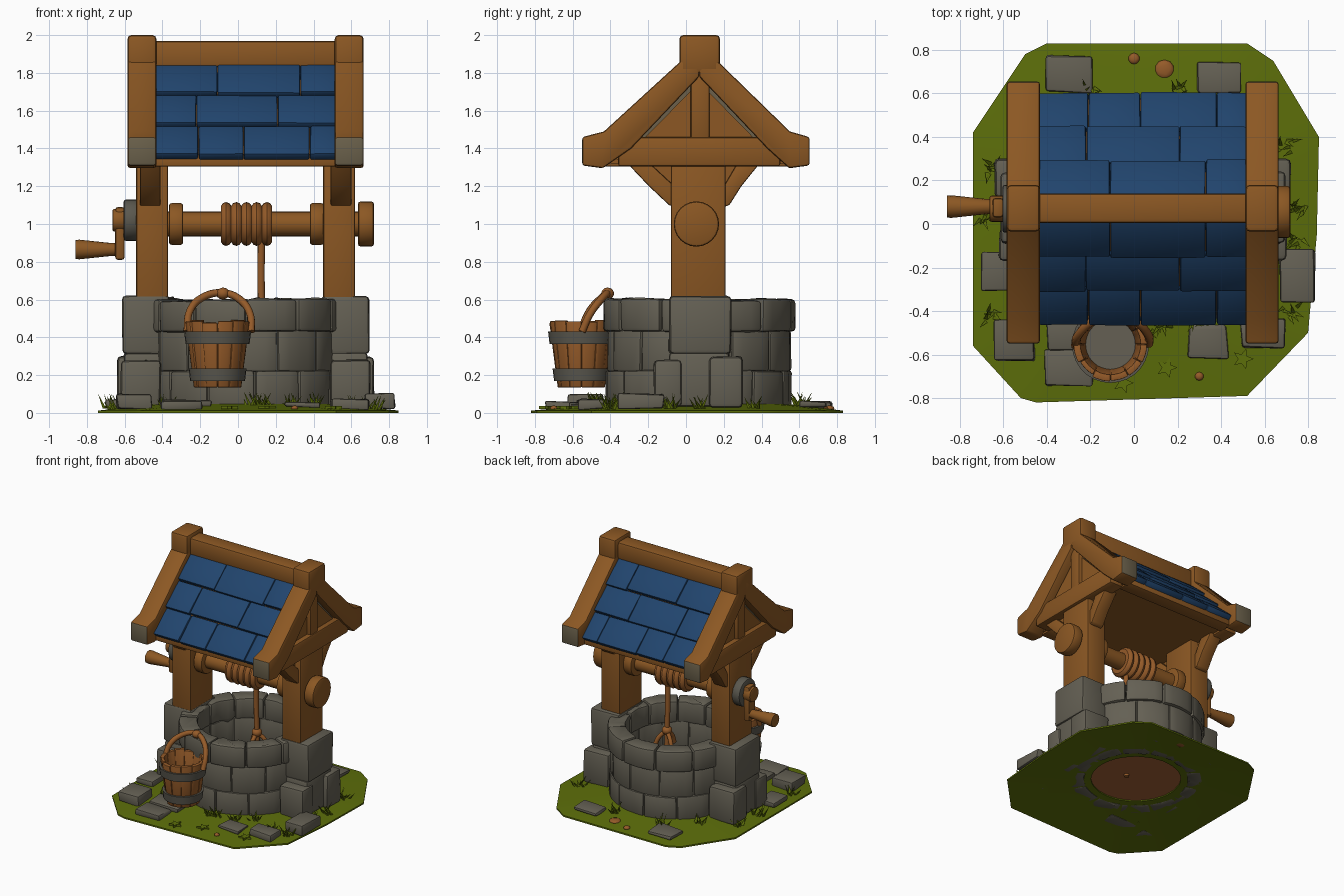
import bpy, bmesh, math, random
from mathutils import Vector

if "Cube" in bpy.data.objects:
    bpy.data.objects.remove(bpy.data.objects["Cube"])

random.seed(4)
CX, CY = 0.04, 0.07            # centre of the well


def material(name, rgb):
    m = bpy.data.materials.new(name)
    m.diffuse_color = (*rgb, 1)
    m.use_nodes = True
    m.node_tree.nodes["Principled BSDF"].inputs["Base Color"].default_value = m.diffuse_color
    return m


WOOD = material("wood", (0.262, 0.097, 0.017))
ROPE = material("rope_and_bucket_wood", (0.30, 0.104, 0.022))
STONE = material("stone", (0.128, 0.117, 0.088))
IRON = material("grey_iron", (0.103, 0.097, 0.077))
WORN = material("worn_grey_wood", (0.145, 0.118, 0.070))
BLUE = material("blue_tile", (0.015, 0.058, 0.152))
GRASS = material("grass", (0.108, 0.156, 0.003))
SOIL = material("soil", (0.36, 0.12, 0.035))


def finish(name, bm, mats, bevel=0, jit=0, rule=None, angle=35):
    """Optional wobble and bevel, then make the object."""
    mats = mats if isinstance(mats, list) else [mats]
    bmesh.ops.recalc_face_normals(bm, faces=bm.faces)
    sharp = [e for e in bm.edges if e.calc_face_angle(0) > 0.5]
    for v in bm.verts:
        v.co += Vector([random.uniform(-jit, jit) for _ in range(3)])
    if bevel:
        bmesh.ops.bevel(bm, geom=sharp, offset=bevel, segments=2, profile=0.5, affect='EDGES')
    bm.normal_update()
    if rule:
        for f in bm.faces:
            f.material_index = rule(f)
    me = bpy.data.meshes.new(name)
    bm.to_mesh(me)
    bm.free()
    for m in mats:
        me.materials.append(m)
    me.shade_smooth()
    me.set_sharp_from_angle(angle=math.radians(angle))
    ob = bpy.data.objects.new(name, me)
    bpy.context.collection.objects.link(ob)
    return ob


def add_prism(bm, pts, a, b, axis='x', taper=1, centre=(0, 0)):
    """Extrude a flat outline from a to b; taper shrinks the a end."""
    def place(p, t, k):
        u, w = (centre[i] + (p[i] - centre[i]) * k for i in (0, 1))
        return (t, u, w) if axis == 'x' else (u, w, t)
    lo = [bm.verts.new(place(p, a, taper)) for p in pts]
    hi = [bm.verts.new(place(p, b, 1)) for p in pts]
    bm.faces.new(lo)
    bm.faces.new(hi)
    for i in range(len(pts)):
        j = (i + 1) % len(pts)
        bm.faces.new((lo[i], lo[j], hi[j], hi[i]))


def prism(name, pts, a, b, mats, bevel=0.012, **kw):
    bm = bmesh.new()
    add_prism(bm, pts, a, b)
    return finish(name, bm, mats, bevel, **kw)


def box(name, x0, x1, y0, y1, z0, z1, mats, bevel=0.015, **kw):
    return prism(name, [(y0, z0), (y1, z0), (y1, z1), (y0, z1)], x0, x1, mats, bevel, **kw)


def arc_ring(name, cx, cy, r0, r1, z0, z1, n, mat, gap=0.007, bevel=0.013, turn=0, taper=1, wob=0.0, jit=0):
    """Ring of separate curved blocks."""
    bm = bmesh.new()
    for i in range(n):
        a0 = turn + 2 * math.pi * i / n + gap
        a1 = turn + 2 * math.pi * (i + 1) / n - gap
        arc = [a0 + (a1 - a0) * k / 4 for k in range(5)]
        r = r1 + random.uniform(-wob, wob) * 0.6
        pts = [(cx + r * math.cos(t), cy + r * math.sin(t)) for t in arc]
        pts += [(cx + r0 * math.cos(t), cy + r0 * math.sin(t)) for t in reversed(arc)]
        add_prism(bm, pts, z0, z1 + random.uniform(-wob, wob), 'z', taper, (cx, cy))
    return finish(name, bm, mat, bevel, jit)


def lathe(name, prof, c, mat, axis='x', seg=24, loop=False, bevel=0):
    """Spin (radius, along) points about an axis through c."""
    bm = bmesh.new()
    rings = []
    for r, t in prof:
        ring = []
        for k in range(seg):
            u, w = r * math.cos(2 * math.pi * k / seg), r * math.sin(2 * math.pi * k / seg)
            p = (t, c[1] + u, c[2] + w) if axis == 'x' else (c[0] + u, c[1] + w, t)
            ring.append(bm.verts.new(p))
        rings.append(ring)
    for i in range(len(rings) - (0 if loop else 1)):
        A, B = rings[i], rings[(i + 1) % len(rings)]
        for k in range(seg):
            bm.faces.new((A[k], A[(k + 1) % seg], B[(k + 1) % seg], B[k]))
    if not loop:
        bm.faces.new(rings[0])
        bm.faces.new(rings[-1])
    return finish(name, bm, mat, bevel)


def tube(name, pts, r, mat):
    cu = bpy.data.curves.new(name, 'CURVE')
    cu.dimensions, cu.bevel_depth, cu.bevel_resolution, cu.use_fill_caps = '3D', r, 2, True
    sp = cu.splines.new('BEZIER')
    sp.bezier_points.add(len(pts) - 1)
    for b, p in zip(sp.bezier_points, pts):
        b.co, b.handle_left_type, b.handle_right_type = p, 'AUTO', 'AUTO'
    sp.resolution_u = 5
    cu.materials.append(mat)
    ob = bpy.data.objects.new(name, cu)
    bpy.context.collection.objects.link(ob)
    bpy.ops.object.select_all(action='DESELECT')
    ob.select_set(True)
    bpy.context.view_layer.objects.active = ob
    bpy.ops.object.convert(target='MESH')


def ball(name, c, s, mat):
    bm = bmesh.new()
    bmesh.ops.create_icosphere(bm, subdivisions=2, radius=1)
    for v in bm.verts:
        v.co = Vector(c) + Vector(v.co[i] * s[i] for i in range(3))
    finish(name, bm, mat, angle=60)


def ground(x, y):
    """Approximate height of the grass."""
    return max(0.012, 0.055 - 0.07 * (math.hypot(x - CX, y - CY) - 0.3))


# Thin grass sheet with a round hole, rising towards the well
edge = [(-0.74, 0.42), (-0.50, 0.78), (-0.40, 0.83), (0.52, 0.83), (0.64, 0.75), (0.85, 0.40),
        (0.84, -0.05), (0.80, -0.50), (0.52, -0.79), (-0.45, -0.82), (-0.52, -0.80), (-0.74, -0.56)]
outline = [Vector(p).lerp(Vector(edge[(i + 1) % 12]), k / 4) for i, p in enumerate(edge) for k in range(4)]
bm, C, rings = bmesh.new(), Vector((CX, CY)), []
for f, z in ((0, .043), (.5, .026), (1, 0), (1, .012), (.5, .04), (0, .057)):
    hole = [C + (p - C).normalized() * 0.33 for p in outline]
    rings.append([bm.verts.new((*h.lerp(p, f), z)) for h, p in zip(hole, outline)])
for i in range(6):
    A, B = rings[i], rings[(i + 1) % 6]
    for k in range(48):
        bm.faces.new((A[k], A[(k + 1) % 48], B[(k + 1) % 48], B[k]))
finish("grass_plate", bm, GRASS)
lathe("well_floor", [(0.39, 0.052), (0.39, 0.065)], (CX, CY, 0), SOIL, 'z', 32)

# Paving stones: x, y, width, depth, height
for i, (x, y, w, d, h) in enumerate([
        (-0.30, 0.69, .22, .17, .06), (0.39, 0.67, .20, .14, .06), (-0.63, -0.22, .14, .18, .07),
        (-0.55, -0.53, .18, .19, .10), (-0.30, -0.66, .22, .17, .06), (0.34, -0.54, .18, .15, .055),
        (0.59, -0.50, .20, .13, .07), (0.75, -0.24, .16, .24, .10), (-0.27, -0.50, .26, .15, .07)]):
    box(f"paving_stone_{i}", x - w / 2, x + w / 2, y - d / 2, y + d / 2, ground(x, y), h, STONE, 0.012, jit=0.008)

# Well wall: mortar core and three courses of blocks
lathe("wall_core", [(0.39, 0.045), (0.475, 0.045), (0.475, 0.575), (0.39, 0.575)], (CX, CY, 0), STONE, 'z', 40, True)
arc_ring("wall_course_low", CX, CY, 0.38, 0.493, 0.035, 0.225, 12, STONE, turn=0.1, wob=0.005, jit=0.003)
arc_ring("wall_course_mid", CX, CY, 0.38, 0.488, 0.22, 0.435, 12, STONE, turn=0.36, wob=0.005, jit=0.003)
arc_ring("wall_course_top", CX, CY, 0.37, 0.508, 0.43, 0.60, 11, STONE, turn=0.15, wob=0.006, bevel=0.018, jit=0.003)


def sx(s, a, b):
    """x range a..b outward from the centre, on side s."""
    return sorted((CX + s * a, CX + s * b))


for s, side in ((-1, "left"), (1, "right")):
    # Stone pillars and their footing blocks
    box(side + "_pillar_top", *sx(s, .40, .655), -0.09, 0.24, 0.31, 0.62, STONE, 0.022, jit=0.004)
    box(side + "_pillar_base", *sx(s, .40, .645), -0.09, 0.23, 0.035, 0.32, STONE, 0.022, jit=0.004)
    box(side + "_footing_back", *sx(s, .45, .68), 0.12, 0.30, 0.03, 0.30, STONE, 0.022, jit=0.004)
    box(side + "_footing_front", *sx(s, .45, .66), -0.17, -0.02, 0.03, 0.28, STONE, 0.022, jit=0.004)
    # Post, tie beam, king post, ridge block
    box(side + "_post", *sx(s, .41, .58), -0.08, 0.21, 0.55, 1.40, WOOD)
    box(side + "_tie_beam", *sx(s, .48, .605), -0.36, 0.50, 1.305, 1.46, WOOD)
    box(side + "_king_post", *sx(s, .50, .595), 0.025, 0.125, 1.44, 1.82, WOOD)
    box(side + "_ridge_block", *sx(s, .472, .625), -0.035, 0.18, 1.80, 2.0, WOOD, 0.02)
    prism(side + "_gable_panel", [(CY - .36, 1.42), (CY + .36, 1.42), (CY, 1.80)], *sx(s, .52, .55), WORN, 0)
    for t, end in ((-1, "front"), (1, "back")):
        Y = lambda pts: [(CY + t * u, z) for u, z in pts]
        nm = f"{side}_{end}_"
        e = .035 if t < 0 else 0          # the front eave reaches further
        prism(nm + "rafter", Y([(0, 1.93), (.10, 1.86), (.48 + e * .7, 1.49), (.585 + e, 1.46), (.585 + e, 1.31),
                                (.475 + e, 1.295), (.36, 1.40), (0, 1.78)]), *sx(s, .472, .625), [WOOD, WORN],
              0.014, rule=lambda f: int(f.normal.y * t > .8))
        prism(nm + "gable_board", Y([(.04, 1.46), (.285, 1.46), (.04, 1.71)]), *sx(s, .545, .565), WOOD, 0)
        r = .37 if t < 0 else .31
        prism(nm + "brace", Y([(.13, 1.09), (.16, 1.10), (r * .72, 1.20), (r + .01, 1.32), (r - .11, 1.32),
                               (.13, 1.20)]), *sx(s, .45, .56), WOOD, 0.01)
        prism(nm + "gusset", Y([(.12, 1.15), (r - .04, 1.32), (.12, 1.32)]), *sx(s, .48, .53), WOOD, 0)

# Roof: ridge, ceiling, boards, eave beams and three rows of tiles per slope
box("ridge_beam", -0.45, 0.53, 0.005, 0.14, 1.83, 1.97, WOOD, 0.018)
box("roof_ceiling", -0.46, 0.54, -0.40, 0.52, 1.32, 1.345, WOOD, 0)
D, N, P0 = Vector((.692, -.722)), Vector((.722, .692)), Vector((.06, 1.85))
ROWS = [[-.44, -.11, .33, .52], [-.44, -.22, .21, .52], [-.44, -.21, .03, .38, .52]]
for t, end in ((-1, "front"), (1, "back")):
    Y = lambda pts: [(CY + t * p[0], p[1]) for p in pts]
    prism(end + "_roof_boards", Y([(0, 1.86), P0 + D * .65 - N * .02, P0 + D * .65 - N * .07, (0, 1.79)]),
          -0.45, 0.53, WOOD, 0)
    prism(end + "_eave_beam", Y([(.39, 1.305), (.505, 1.305), (.505, 1.36), (.43, 1.41)]), -0.45, 0.53, WOOD, 0.008)
    bm = bmesh.new()
    for k, cuts in enumerate(ROWS):
        for a, b in zip(cuts, cuts[1:]):
            A, B = P0 + D * .225 * k, P0 + D * (.225 * (k + 1) + random.uniform(-.005, .005))
            add_prism(bm, Y([A - N * .05, B - N * .035, B + N * .016, A - N * .006]), a + .001, b - .001)
    finish(end + "_roof_tiles", bm, BLUE, 0.01, 0.002)

# Windlass: axle, collars, outer wheel, hub, crank and handle
ax = (0, 0.055, 1.0)
lathe("axle", [(.065, -.60), (.065, .64)], ax, WOOD)
lathe("left_collar", [(.11, -.365), (.11, -.29)], ax, WOOD, bevel=.012)
lathe("right_collar", [(.11, .38), (.11, .455)], ax, WOOD, bevel=.012)
lathe("outer_wheel", [(.12, .635), (.12, .72)], ax, WOOD, bevel=.015)
lathe("grey_hub", [(.11, -.605), (.11, -.53)], (0, .07, 1.02), IRON, bevel=.012)
lathe("crank_pin", [(.06, -.665), (.06, -.59)], (0, .07, 1.02), WOOD, bevel=.01)
box("crank_arm", -.65, -.60, .03, .12, .81, 1.09, WOOD, .015)
lathe("crank_handle", [(.032, -.62), (.036, -.69), (.052, -.84), (.050, -.86)], (0, .08, .865), WOOD, seg=16)

# Rope coil, hanging rope, knot and strands
coil = []
for k in range(5):
    x = -.09 + k * .054
    coil += [(.096, x), (.110, x + .010), (.116, x + .027), (.110, x + .044)]
lathe("rope_coil", coil + [(.096, .18)], ax, ROPE, seg=28)
tube("hanging_rope", [(.125, .055, .95), (.122, .06, .75), (.125, .065, .50), (.125, .065, .035)], .02, ROPE)
ball("rope_knot", (.125, .065, .52), (.04, .04, .035), ROPE)
for k in range(3):
    c, d = math.cos(k * 2.094 + .5), math.sin(k * 2.094 + .5)
    tube(f"rope_strand_{k}", [(.125, .065, .52), (.125 + .06 * c, .065 + .06 * d, .46),
                              (.125 + .09 * c, .065 + .09 * d, .39)], .017, ROPE)

# Bucket: staves, hoops, inside bottom and rope handle
BX, BY = -0.108, -0.553
arc_ring("bucket_staves", BX, BY, .138, .166, .135, .485, 12, ROPE, .007, .004, taper=.74, wob=.008)
lathe("bucket_lining", [(.112, .145), (.156, .47), (.140, .47), (.103, .145)], (BX, BY, 0), ROPE, 'z', 24, True)
lathe("bucket_bottom", [(.106, .15), (.124, .25)], (BX, BY, 0), STONE, 'z')
for nm, z0, z1 in (("low", .17, .235), ("high", .365, .43)):
    r0, r1 = (.122 + .043 * (z - .135) / .35 for z in (z0, z1))
    lathe(f"bucket_hoop_{nm}", [(r0, z0), (r0 + .019, z0), (r1 + .019, z1), (r1, z1)], (BX, BY, 0), IRON, 'z', 28, True)
tube("bucket_handle", [(-.27, -.56, .43), (-.255, -.51, .54), (-.18, -.44, .615), (-.08, -.415, .635),
                       (.01, -.45, .60), (.065, -.51, .52), (.07, -.55, .43)], .02, ROPE)
ball("handle_knot", (-.08, -.415, .632), (.037, .035, .032), ROPE)

# Grass tufts and flat leaves
bm = bmesh.new()
for x, y in [(-.37, -.42), (.08, -.47), (.14, -.46), (.28, -.43), (.42, -.36), (-.66, .25), (-.67, .02), (.76, .08),
             (.70, .36), (.72, -.40), (-.20, .60), (.2, .61), (-.66, -.42), (.60, -.41), (.74, -.08), (-.42, .40)]:
    for k in range(8):
        a, h = random.uniform(0, 6.28), random.uniform(.04, .085)
        o = Vector((x + random.uniform(-.04, .04), y + random.uniform(-.03, .03), ground(x, y) - .003))
        tip = o + Vector((math.cos(a) * .045, math.sin(a) * .045, h))
        base = [bm.verts.new(o + Vector((.011 * math.cos(a + j * 2.094), .011 * math.sin(a + j * 2.094), 0)))
                for j in range(3)]
        t = bm.verts.new(tip)
        for j in range(3):
            bm.faces.new((base[j], base[(j + 1) % 3], t))
for x, y in [(-.05, -.73), (.15, -.66), (.50, -.62)]:
    star = [(x + r * math.cos(j * .628), y + r * math.sin(j * .628)) for j, r in enumerate((.05, .022) * 5)]
    add_prism(bm, star, ground(x, y), .036, 'z')
finish("grass_tufts", bm, GRASS)

# Pebbles
for i, (x, y, r) in enumerate([(0.0, .76, .026), (.14, .71, .045), (.30, -.70, .02)]):
    ball(f"pebble_{i}", (x, y, .025), (r, r, .014), ROPE)
